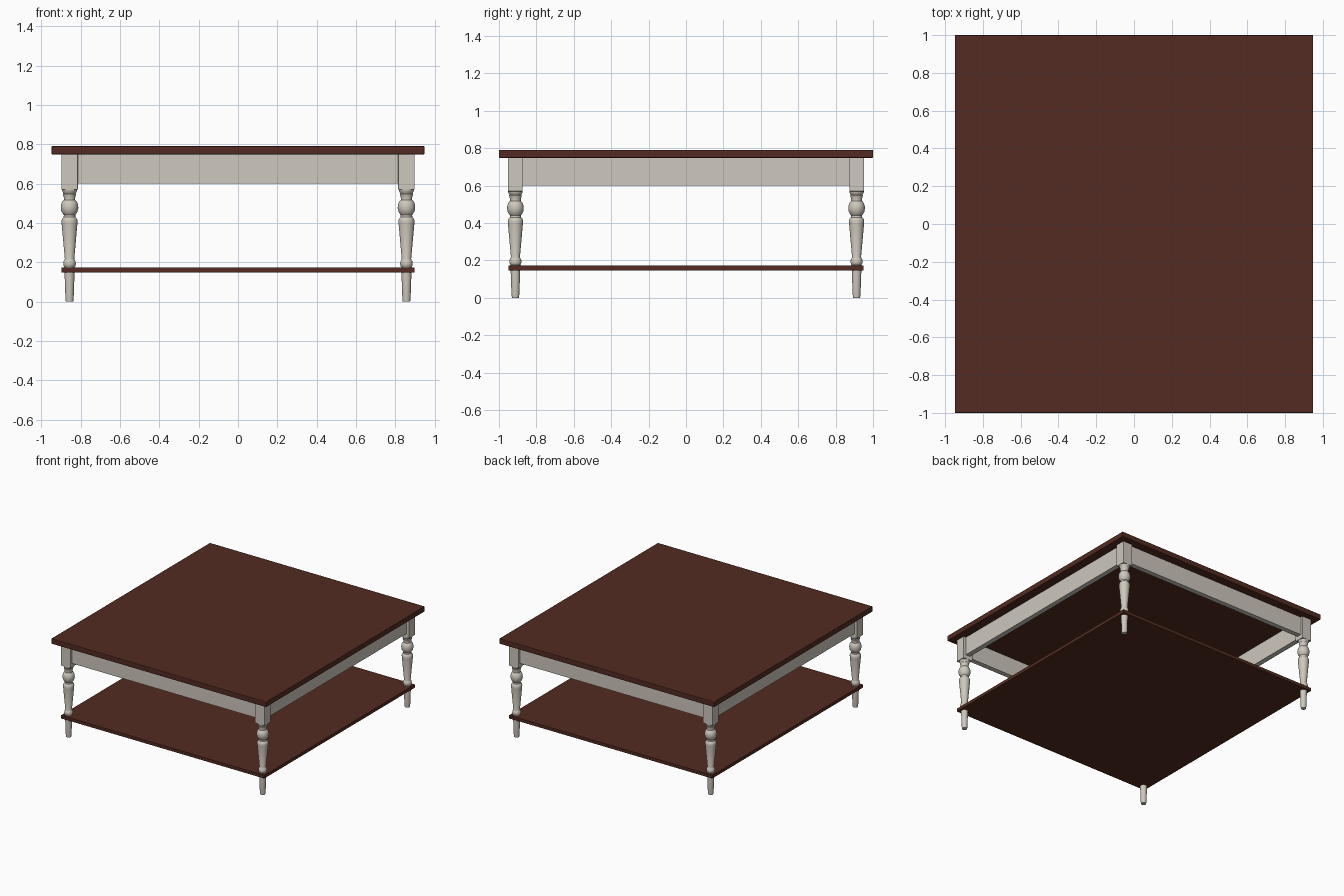
import bpy, bmesh, math
from mathutils import Matrix, Vector

if "Cube" in bpy.data.objects:
    bpy.data.objects.remove(bpy.data.objects["Cube"])

def material(name, color):
    m = bpy.data.materials.new(name)
    m.diffuse_color = (*color, 1)
    m.use_nodes = True
    m.node_tree.nodes["Principled BSDF"].inputs["Base Color"].default_value = m.diffuse_color
    return m

brown = material("dark_wood", (0.085, 0.024, 0.015))
cream = material("painted_wood", (0.62, 0.58, 0.51))

def finish(name, bm, mat):
    bmesh.ops.recalc_face_normals(bm, faces=bm.faces)
    mesh = bpy.data.meshes.new(name)
    bm.to_mesh(mesh)
    bm.free()
    mesh.materials.append(mat)
    obj = bpy.data.objects.new(name, mesh)
    bpy.context.collection.objects.link(obj)
    return obj

def box(name, center, size, mat, bevel=0):
    bm = bmesh.new()
    bmesh.ops.create_cube(bm, size=1, matrix=Matrix.Translation(center) @ Matrix.Diagonal((*size, 1)))
    if bevel:
        bmesh.ops.bevel(bm, geom=bm.edges[:], offset=bevel, segments=2, affect='EDGES', profile=0.5)
    return finish(name, bm, mat)

# Top and lower shelf
box("table_top", (0, 0, 0.77), (1.896, 2.0, 0.042), brown, 0.003)
box("lower_shelf", (0, 0, 0.16), (1.794, 1.9, 0.025), brown)

LX, LY = 0.857, 0.912

# Aprons between the leg blocks
for s, side in ((-1, "front"), (1, "back")):
    box(side + "_apron", (0, s * LY, 0.676), (2 * LX - 0.08, 0.04, 0.148), cream)
for s, side in ((-1, "left"), (1, "right")):
    box(side + "_apron", (s * LX, 0, 0.676), (0.04, 2 * LY - 0.076, 0.148), cream)

# Turned leg profile: radius, height
profile = [(0, 0), (0.019, 0), (0.021, 0.02), (0.026, 0.16), (0.026, 0.176),
           (0.030, 0.181), (0.032, 0.192), (0.031, 0.204), (0.026, 0.212), (0.024, 0.218),
           (0.040, 0.395), (0.041, 0.412), (0.038, 0.422), (0.030, 0.430), (0.029, 0.441),
           (0.034, 0.447), (0.041, 0.459), (0.0445, 0.475), (0.044, 0.490),
           (0.040, 0.504), (0.034, 0.513), (0.029, 0.518), (0.029, 0.530), (0.032, 0.541),
           (0.034, 0.548), (0.031, 0.551), (0.035, 0.558), (0.039, 0.566), (0.039, 0.575), (0, 0.575)]

def turned_leg(name, x, y):
    bm = bmesh.new()
    verts = [bm.verts.new((r, 0, z)) for r, z in profile]
    edges = [bm.edges.new(p) for p in zip(verts, verts[1:])]
    bmesh.ops.spin(bm, geom=verts + edges, cent=(0, 0, 0), axis=(0, 0, 1),
                   angle=2 * math.pi, steps=32, use_merge=True)
    bmesh.ops.remove_doubles(bm, verts=bm.verts, dist=1e-5)
    bmesh.ops.translate(bm, verts=bm.verts, vec=Vector((x, y, 0)))
    obj = finish(name, bm, cream)
    bpy.ops.object.select_all(action='DESELECT')
    obj.select_set(True)
    bpy.context.view_layer.objects.active = obj
    bpy.ops.object.shade_smooth_by_angle(angle=math.radians(35))

# Four legs, each with a square block under the top
for sx, xs in ((-1, "left"), (1, "right")):
    for sy, ys in ((-1, "front"), (1, "back")):
        turned_leg(f"{ys}_{xs}_leg", sx * LX, sy * LY)
        box(f"{ys}_{xs}_leg_block", (sx * LX, sy * LY, 0.66), (0.084, 0.078, 0.18), cream, 0.001)
